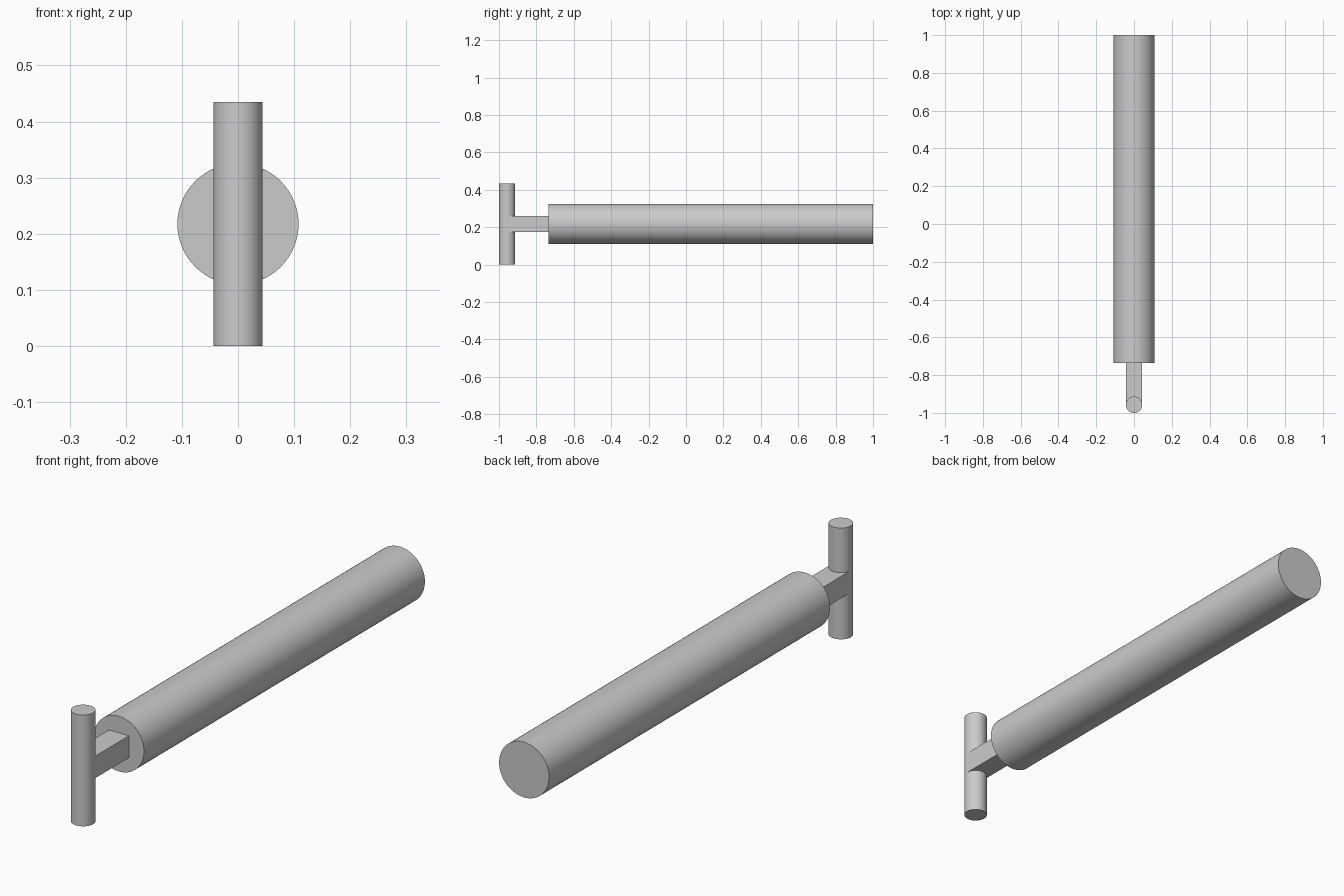
import bpy
import math

cube = bpy.data.objects.get("Cube")
if cube:
    bpy.data.objects.remove(cube, do_unlink=True)

grey = bpy.data.materials.new("plain grey")
grey.use_nodes = True
colour = (0.6, 0.6, 0.6, 1)
grey.diffuse_color = colour
grey.node_tree.nodes["Principled BSDF"].inputs["Base Color"].default_value = colour

HANDLE_R = 0.0435
BODY_R = 0.108
HEIGHT = 0.435
MID_Z = HEIGHT / 2
HANDLE_Y = -1 + HANDLE_R
BODY_FRONT = -0.735


def add_cylinder(name, radius, depth, location, rotation=(0, 0, 0)):
    bpy.ops.mesh.primitive_cylinder_add(vertices=64, radius=radius, depth=depth,
                                        location=location, rotation=rotation)
    obj = bpy.context.object
    obj.name = name
    obj.data.materials.append(grey)
    bpy.ops.object.shade_smooth_by_angle(angle=math.radians(30))
    return obj


# Upright crossbar handle
add_cylinder("handle", HANDLE_R, HEIGHT, (0, HANDLE_Y, MID_Z))

# Long round body lying along y
add_cylinder("body", BODY_R, 1 - BODY_FRONT, (0, (1 + BODY_FRONT) / 2, MID_Z),
             (math.pi / 2, 0, 0))

# Square neck from the middle of the handle to the body
bpy.ops.mesh.primitive_cube_add(size=1, location=(0, (HANDLE_Y + BODY_FRONT) / 2, MID_Z))
neck = bpy.context.object
neck.name = "neck"
neck.scale = (2 * HANDLE_R - 0.001, BODY_FRONT - HANDLE_Y, 2 * HANDLE_R - 0.001)
bpy.ops.object.transform_apply(location=False, rotation=False, scale=True)
neck.data.materials.append(grey)
